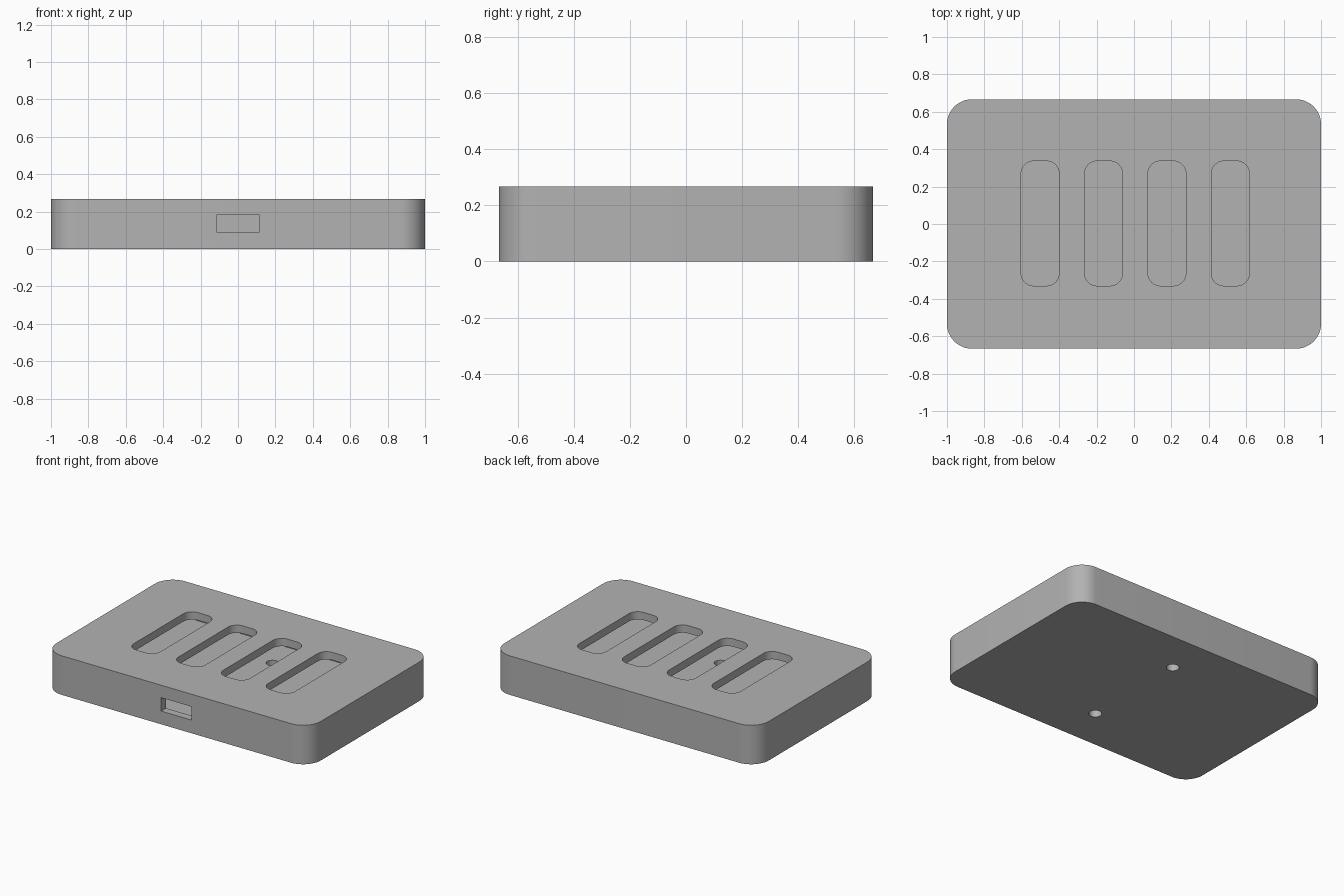
import bpy
import bmesh
from math import cos, sin, pi, radians

if "Cube" in bpy.data.objects:
    bpy.data.objects.remove(bpy.data.objects["Cube"], do_unlink=True)

LENGTH, DEPTH, HEIGHT = 2.0, 1.333, 0.267
WALL = 0.053
CORNER = 0.133

grey = bpy.data.materials.new("plain grey")
grey.use_nodes = True
colour = (0.45, 0.45, 0.45, 1)
grey.diffuse_color = colour
grey.node_tree.nodes["Principled BSDF"].inputs["Base Color"].default_value = colour


def rounded_block(name, centre, size, z0, z1, radius, steps=12):
    """Upright prism with a rounded rectangle outline."""
    bm = bmesh.new()
    outline = []
    for i, (sx, sy) in enumerate([(1, 1), (-1, 1), (-1, -1), (1, -1)]):
        cx = centre[0] + sx * (size[0] / 2 - radius)
        cy = centre[1] + sy * (size[1] / 2 - radius)
        for k in range(steps + 1 if radius else 1):
            a = (i + k / steps) * pi / 2
            outline.append(bm.verts.new((cx + radius * cos(a), cy + radius * sin(a), z0)))
    base = bm.faces.new(outline)
    top = bmesh.ops.extrude_face_region(bm, geom=[base])["geom"]
    bmesh.ops.translate(bm, vec=(0, 0, z1 - z0),
                        verts=[v for v in top if isinstance(v, bmesh.types.BMVert)])
    bmesh.ops.recalc_face_normals(bm, faces=bm.faces)
    mesh = bpy.data.meshes.new(name)
    bm.to_mesh(mesh)
    bm.free()
    obj = bpy.data.objects.new(name, mesh)
    bpy.context.collection.objects.link(obj)
    mesh.materials.append(grey)
    return obj


# Outer case
case = rounded_block("case", (0, 0), (LENGTH, DEPTH), 0, HEIGHT, CORNER)

# Hollow inside
cutters = [rounded_block("cavity_cutter", (0, 0), (LENGTH - 2 * WALL, DEPTH - 2 * WALL),
                         WALL, HEIGHT - WALL, CORNER - WALL)]

# Four long slots through the lid
for i in range(4):
    cutters.append(rounded_block("slot_cutter", (-0.502 + i * 0.339, 0.003), (0.203, 0.667),
                                 HEIGHT - 1.5 * WALL, HEIGHT + 0.1, 0.067))

# Port through the front wall
cutters.append(rounded_block("port_cutter", (0, -DEPTH / 2), (0.23, 3 * WALL), 0.09, 0.182, 0))

# Two round holes through the floor
for side in (-1, 1):
    cutters.append(rounded_block("floor_hole_cutter", (0, side * 0.373), (0.08, 0.08),
                                 -0.1, 1.5 * WALL, 0.04))

# Cut everything out of the case
for cutter in cutters:
    cut = case.modifiers.new(cutter.name, "BOOLEAN")
    cut.operation = "DIFFERENCE"
    cut.solver = "EXACT"
    cut.object = cutter
    cutter.hide_render = True

bpy.context.view_layer.update()
result = bpy.data.meshes.new_from_object(case.evaluated_get(bpy.context.evaluated_depsgraph_get()))
case.modifiers.clear()
case.data = result
for cutter in cutters:
    bpy.data.objects.remove(cutter, do_unlink=True)

# Smooth the rounded corners, keep the rims sharp
bpy.ops.object.select_all(action="DESELECT")
case.select_set(True)
bpy.context.view_layer.objects.active = case
bpy.ops.object.shade_smooth_by_angle(angle=radians(30))
